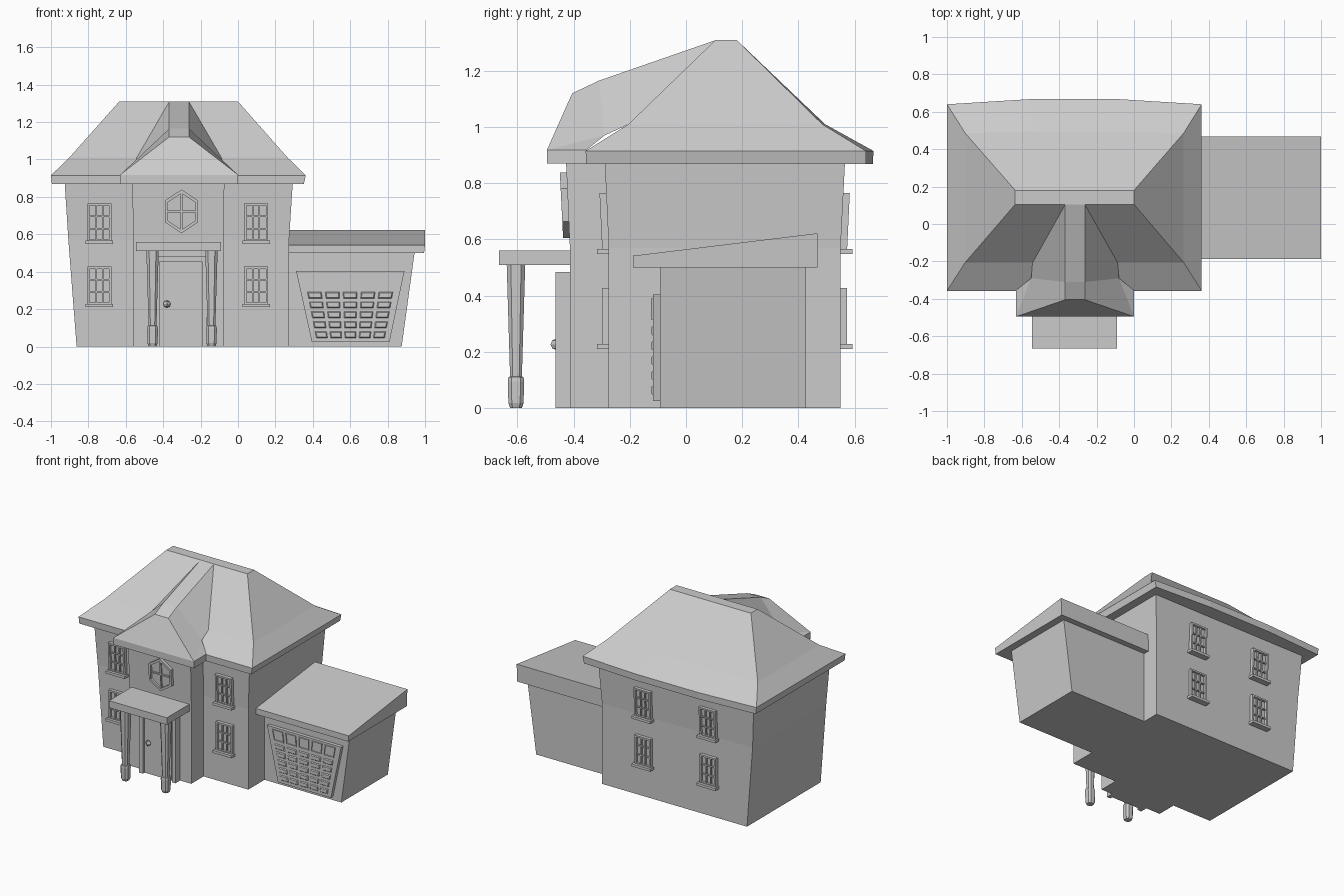
import bpy, bmesh, math

if "Cube" in bpy.data.objects:
    bpy.data.objects.remove(bpy.data.objects["Cube"])

BX = -0.315  # centre line of the entrance bay


def finish(name, bm):
    bmesh.ops.recalc_face_normals(bm, faces=bm.faces)
    me = bpy.data.meshes.new(name)
    bm.to_mesh(me)
    bm.free()
    ob = bpy.data.objects.new(name, me)
    bpy.context.collection.objects.link(ob)
    return ob


def add_loft(bm, rings, caps=True):
    """Skin a list of point rings with quads and cap both ends."""
    vs = [[bm.verts.new(p) for p in r] for r in rings]
    n = len(rings[0])
    for a, b in zip(vs, vs[1:]):
        for i in range(n):
            j = (i + 1) % n
            bm.faces.new((a[i], a[j], b[j], b[i]))
    if caps:
        bm.faces.new(vs[0])
        bm.faces.new(vs[-1])
    return vs


def rect(x0, x1, y0, y1, z):
    return [(x0, y0, z), (x1, y0, z), (x1, y1, z), (x0, y1, z)]


def add_box(bm, x0, x1, y0, y1, z0, z1):
    add_loft(bm, [rect(x0, x1, y0, y1, z0), rect(x0, x1, y0, y1, z1)])


def loft(name, rings):
    bm = bmesh.new()
    add_loft(bm, rings)
    return finish(name, bm)


# Walls: vertical below, flaring out under the eaves
loft("main_walls", [rect(-0.863, 0.273, -0.275, 0.55, 0),
                    rect(-0.907, 0.273, -0.275, 0.55, 0.57),
                    rect(-0.927, 0.293, -0.289, 0.566, 0.88)])
loft("entrance_bay", [rect(-0.56, -0.077, -0.413, -0.2, 0),
                      rect(-0.56, -0.077, -0.413, -0.2, 0.57),
                      rect(-0.565, -0.073, -0.427, -0.2, 0.88)])
loft("garage_walls", [rect(0.2, 0.875, -0.093, 0.427, 0),
                      rect(0.2, 0.945, -0.093, 0.427, 0.51)])


# Main hipped roof with kicked eaves and a bowed back edge
def roof_ring(x0, x1, y0, y1, z, bow):
    w = x1 - x0
    return [(x0, y0, z), (x1, y0, z), (x1, y1, z),
            (x1 - w * 0.32, y1 + bow, z), (x0 + w * 0.32, y1 + bow, z), (x0, y1, z)]


loft("main_roof", [roof_ring(-0.995, 0.352, -0.355, 0.64, 0.868, 0.025),
                   roof_ring(-1.0, 0.362, -0.357, 0.64, 0.915, 0.027),
                   roof_ring(-0.902, 0.265, -0.205, 0.485, 1.01, 0.01),
                   roof_ring(-0.635, 0.0, 0.105, 0.18, 1.31, 0)])

# Bay roof running back into the main ridge
bm = bmesh.new()
half = [(0.315, -0.495, 0.918), (0.315, -0.355, 0.918), (0.235, -0.29, 0.97),
        (0.227, -0.203, 1.01), (0.053, -0.405, 1.12), (0.053, -0.31, 1.165),
        (0.053, 0.108, 1.31)]
R, L = [[bm.verts.new((BX + s * x, y, z)) for x, y, z in half] for s in (1, -1)]
for V in (R, L):
    for f in ((0, 1, 2), (0, 2, 5, 4), (2, 3, 6, 5)):
        bm.faces.new([V[i] for i in f])
for a, b in ((0, 4), (4, 5), (5, 6)):
    bm.faces.new((R[a], R[b], L[b], L[a]))
finish("bay_roof", bm)
loft("bay_eave", [rect(BX - 0.315, BX + 0.315, -0.495, -0.3, 0.87),
                  rect(BX - 0.315, BX + 0.315, -0.495, -0.3, 0.918)])

# Garage lean-to roof
loft("garage_roof", [rect(0.26, 0.995, -0.188, 0.468, 0.5),
                     [(0.26, -0.188, 0.542), (1, -0.188, 0.542),
                      (1, 0.468, 0.622), (0.26, 0.468, 0.622)]])

# Garage door: panels laid out on a trapezoid, wider at the top
def gx(u, z):
    t = (z - 0.025) / 0.38
    return 0.395 - 0.085 * t + u * (0.415 + 0.165 * t)


def trap(u0, u1, z0, z1, y, m=0.0):
    return [(gx(u0, z0) + m, y, z0 + m), (gx(u1, z0) - m, y, z0 + m),
            (gx(u1, z1) - m, y, z1 - m), (gx(u0, z1) + m, y, z1 - m)]


bm = bmesh.new()
add_loft(bm, [trap(0, 1, 0.025, 0.405, -0.08), trap(0, 1, 0.025, 0.405, -0.117)])
for i in range(5):
    u0 = 0.065 + i * 0.18
    u1 = u0 + 0.145
    # window surround, with the pane sunk inside it
    add_loft(bm, [trap(u0, u1, 0.315, 0.39, -0.116), trap(u0, u1, 0.315, 0.39, -0.124),
                  trap(u0, u1, 0.315, 0.39, -0.124, 0.006),
                  trap(u0, u1, 0.315, 0.39, -0.118, 0.006)])
    for j in range(5):
        z0 = 0.045 + j * 0.053
        add_loft(bm, [trap(u0, u1, z0, z0 + 0.036, -0.116),
                      trap(u0, u1, z0, z0 + 0.036, -0.123, 0.006)])
finish("garage_door", bm)


# Sash windows: frame, glazing bars, pane and sill, leaning with the wall
def window(name, cx, z0, wall, side):
    bm = bmesh.new()
    w, h, f, b = 0.064, 0.205, 0.012, 0.004
    z1 = z0 + h
    add_box(bm, cx - w, cx + w, -0.02, 0.006, z0, z1)
    for s in (-1, 1):
        xs = sorted((cx + s * w, cx + s * (w - f)))
        add_box(bm, *xs, 0, 0.023, z0, z1)
        bar = cx + s * (w - f) / 3
        add_box(bm, bar - b, bar + b, 0, 0.017, z0, z1)
    for k in range(4):
        t = f if k in (0, 3) else 2 * b
        z = z0 + (h - t) * k / 3
        add_box(bm, cx - w, cx + w, 0, 0.0225 if k in (0, 3) else 0.0165, z, z + t)
    add_box(bm, cx - 0.074, cx + 0.074, -0.01, 0.042, z0 - 0.012, z0 + 0.006)
    for v in bm.verts:
        lean = max(0, v.co.z - 0.57) * 0.05
        v.co.y = side * (wall + lean + v.co.y)
    finish(name, bm)


for level, z in (("lower", 0.222), ("upper", 0.56)):
    for pos, x in (("left", -0.741), ("right", 0.097)):
        window(f"front_{level}_{pos}_window", x, z, 0.275, -1)
    for pos, x in (("left", -0.06), ("right", -0.57)):
        window(f"back_{level}_{pos}_window", x, z, 0.55, 1)


# Hexagonal window over the porch
def hexa(r, y):
    return [(-0.302 + r * 0.87 * math.sin(k * math.pi / 3), y,
             0.722 + r * math.cos(k * math.pi / 3)) for k in range(6)]


bm = bmesh.new()
add_loft(bm, [hexa(0.117, -0.40), hexa(0.117, -0.437), hexa(0.098, -0.437), hexa(0.098, -0.421)])
add_box(bm, -0.307, -0.297, -0.431, -0.41, 0.625, 0.82)
add_box(bm, -0.385, -0.219, -0.43, -0.41, 0.717, 0.727)
for v in bm.verts:
    v.co.y -= (v.co.z - 0.6) * 0.05
finish("hexagon_window", bm)

# Front door, surround and knob
bm = bmesh.new()
add_box(bm, -0.45, -0.42, -0.465, -0.4, 0, 0.485)
add_box(bm, -0.193, -0.165, -0.465, -0.4, 0, 0.485)
add_box(bm, -0.42, -0.193, -0.465, -0.4, 0.455, 0.485)
finish("door_surround", bm)
bm = bmesh.new()
add_box(bm, -0.42, -0.193, -0.445, -0.4, 0, 0.455)
add_box(bm, -0.41, -0.203, -0.452, -0.44, 0.01, 0.44)
finish("front_door", bm)
bm = bmesh.new()
bmesh.ops.create_uvsphere(bm, u_segments=4, v_segments=4, radius=0.02)
for v in bm.verts:
    v.co.x, v.co.y, v.co.z = v.co.x - 0.38, v.co.y - 0.462, v.co.z + 0.227
finish("door_knob", bm)

# Porch canopy and chamfered columns
loft("porch_canopy", [rect(-0.545, -0.092, -0.665, -0.4, 0.51),
                      rect(-0.545, -0.092, -0.665, -0.4, 0.56)])


def chamfered(cx, cy, r, z):
    c = r * 0.55
    pts = [(r, -c), (r, c), (c, r), (-c, r), (-r, c), (-r, -c), (-c, -r), (c, -r)]
    return [(cx + x, cy + y, z) for x, y in pts]


for pos, x in (("left", -0.457), ("right", -0.142)):
    profile = [(0.021, 0), (0.027, 0.018), (0.029, 0.095), (0.027, 0.11),
               (0.021, 0.112), (0.033, 0.512)]
    loft(f"porch_column_{pos}", [chamfered(x, -0.605, r, z) for r, z in profile])
